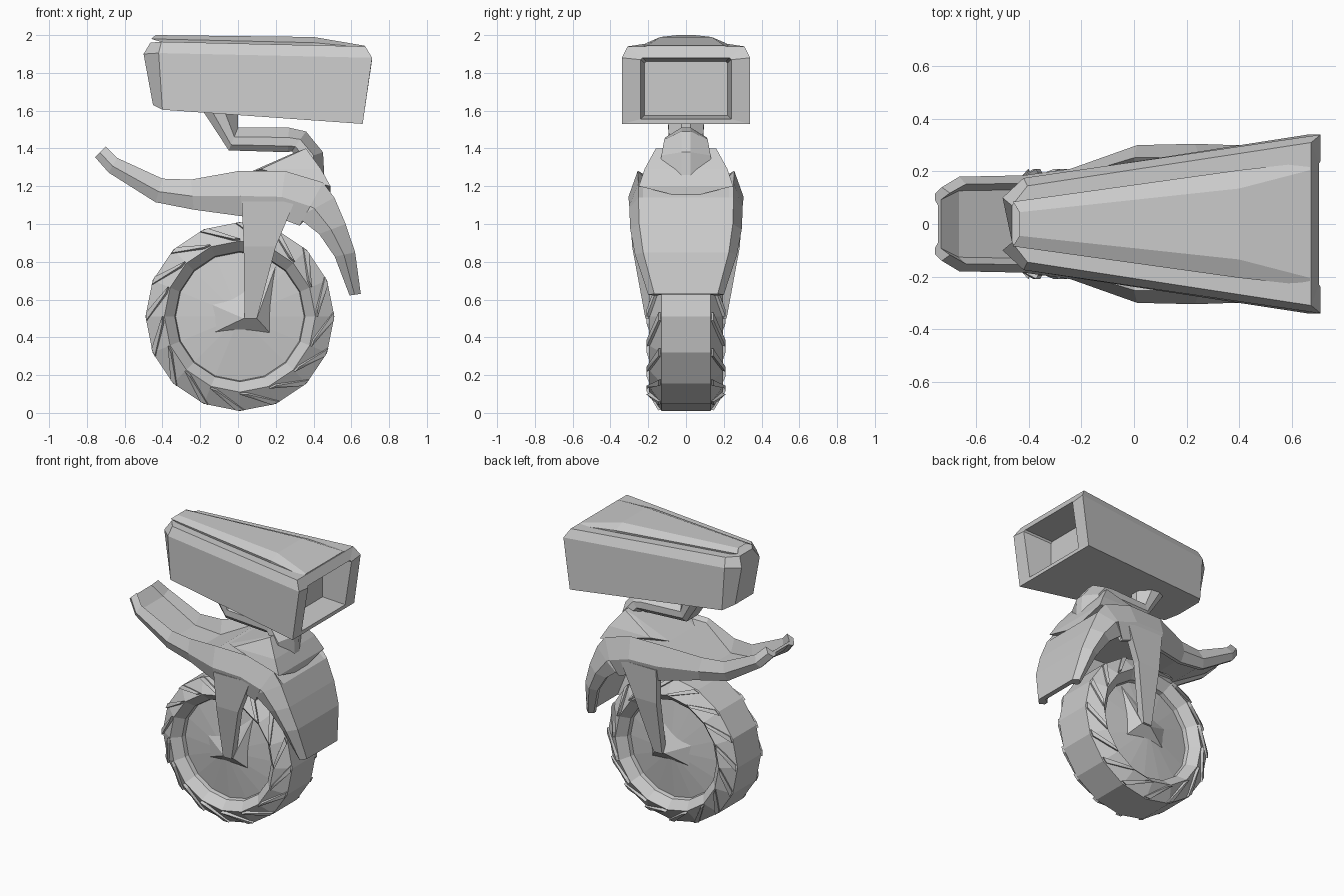
import bpy, bmesh, math
from mathutils import Vector

if "Cube" in bpy.data.objects:
    bpy.data.objects.remove(bpy.data.objects["Cube"])

grey = bpy.data.materials.new("plain grey")
grey.use_nodes = True
colour = (0.6, 0.6, 0.6, 1)
grey.diffuse_color = colour
grey.node_tree.nodes["Principled BSDF"].inputs["Base Color"].default_value = colour


def finish(name, bm, mirror=False):
    """Turn a mesh under construction into a named object."""
    bmesh.ops.recalc_face_normals(bm, faces=bm.faces)
    mesh = bpy.data.meshes.new(name)
    bm.to_mesh(mesh)
    bm.free()
    mesh.materials.append(grey)
    part = bpy.data.objects.new(name, mesh)
    bpy.context.collection.objects.link(part)
    if mirror:
        modifier = part.modifiers.new("mirror", "MIRROR")
        modifier.use_axis = (False, True, False)
        modifier.use_mirror_merge = False


def loft(name, rings, mirror=False, closed=False):
    """Skin a row of equal point rings; cap the ends unless closed."""
    bm = bmesh.new()
    rows = [[bm.verts.new(point) for point in ring] for ring in rings]
    following = rows[1:] + rows[:1] if closed else rows[1:]
    for row, after in zip(rows, following):
        for i in range(len(row)):
            bm.faces.new((row[i - 1], row[i], after[i], after[i - 1]))
    if not closed:
        bm.faces.new(rows[0])
        bm.faces.new(rows[-1])
    finish(name, bm, mirror)


def hull(name, points, mirror=False):
    """Wrap a convex skin around a few corner points."""
    bm = bmesh.new()
    for point in points:
        bm.verts.new(point)
    bmesh.ops.convex_hull(bm, input=bm.verts)
    finish(name, bm, mirror)


def both(half):
    """Complete a half section with its reflection across the middle."""
    return [Vector(p) for p in half] + [Vector((x, -y, z)) for x, y, z in reversed(half)]


def sweep(name, stations, section):
    """Loft a section hanging below a path of (x, z, depth, half width)."""
    rings = []
    for i, (x, z, depth, width) in enumerate(stations):
        before = stations[max(i - 1, 0)]
        after = stations[min(i + 1, len(stations) - 1)]
        along = Vector((after[0] - before[0], after[1] - before[1])).normalized()
        rings.append(both([(x + along.y * depth * drop, y, z - along.x * depth * drop)
                           for drop, y in section(x, width)]))
    loft(name, rings)


# Wheel: tyre with sloped shoulders and a shallow disc
SIDES = 16
STEP = 360 / SIDES


def polar(degrees, radius, y):
    angle = math.radians(degrees)
    return Vector((0.01 + radius * math.cos(angle), y, 0.51 + radius * math.sin(angle)))


half_tyre = [(0.13, 0.5), (0.195, 0.4), (0.14, 0.345), (0.11, 0.34)]
tyre = half_tyre + [(-y, radius) for y, radius in reversed(half_tyre)]
loft("tyre", [[polar(k * STEP, radius, y) for y, radius in tyre]
              for k in range(SIDES)], closed=True)
loft("wheel_disc", [[polar(k * STEP, radius, y) for k in range(SIDES)]
                    for y, radius in ((-0.15, 0.05), (-0.11, 0.345), (0.11, 0.345), (0.15, 0.05))])

# Slanted tread bars on both tyre shoulders
for k in range(SIDES):
    corners = []
    for lift in (-0.02, 0.016):
        for turn in (0, 5):
            angle = k * STEP + turn
            corners.append(polar(angle + 20, 0.49 + lift / 2, 0.13 + lift))
            corners.append(polar(angle, 0.405 + lift / 2, 0.193 + lift))
    hull("tread_bar", corners, mirror=True)

# Hub wedge and tapered fork blades
hull("hub_wedge", [(-0.18, 0.11, 0.4), (0.19, 0.11, 0.4), (0.03, 0.2, 0.5), (0.1, 0.2, 0.5),
                   (-0.2, 0.11, 0.6), (0.2, 0.11, 0.78)], mirror=True)
blade = []
for z, back, front, y in ((1.12, 0.02, 0.3, 0.3), (0.88, 0.03, 0.2, 0.285), (0.5, 0.035, 0.1, 0.215)):
    inside = y - 0.05
    blade.append([(back, y, z), (front, y, z), (front, inside, z), (back, inside, z)])
loft("fork_blade", blade, mirror=True)


# Fender: open channel at the rear, closed guard at the front
def fender_section(x, width):
    floor = 0.1 if x > -0.05 else 0.6
    if x > 0.5:
        floor = 0
    edge = width * 0.84
    return [(floor, edge - 0.025), (0, edge), (0.55, width), (1, width - 0.025),
            (1, width - 0.05), (0.5 + floor / 2, width - 0.07)]


sweep("fender", [
    (-0.7, 1.41, 0.08, 0.14),
    (-0.64, 1.35, 0.09, 0.18),
    (-0.4, 1.24, 0.13, 0.185),
    (-0.25, 1.235, 0.16, 0.21),
    (0, 1.28, 0.24, 0.3),
    (0.25, 1.28, 0.25, 0.305),
    (0.45, 1.22, 0.26, 0.3),
    (0.51, 1.14, 0.22, 0.3),
    (0.57, 1, 0.15, 0.295),
    (0.62, 0.85, 0.11, 0.27),
    (0.65, 0.63, 0.06, 0.2),
], fender_section)

# Shoulder block joining fender and neck
hull("shoulder", both([(0.03, 0.14, 1.26), (0.12, 0.22, 1.29), (0.28, 0.15, 1.37), (0.36, 0.16, 1.4),
                       (0.44, 0.22, 1.29), (0.49, 0.25, 1.2), (0.49, 0.01, 1.14)]))


# Bent neck with a ridged top
def neck_section(x, width):
    return [(0, 0.025), (0.4, width), (0.75, width), (1, width * 0.7)]


sweep("neck", [(0, 1.62, 0.2, 0.1), (0, 1.51, 0.13, 0.09), (0.27, 1.51, 0.13, 0.11),
               (0.36, 1.49, 0.13, 0.115), (0.45, 1.38, 0.13, 0.13), (0.46, 1.2, 0.15, 0.15)],
      neck_section)


def panel(x, width, low, high, lean, drop=0.06, inset=0.03):
    """Upright ring with a leaning lower edge and a chamfered top."""
    return both([(x - lean, width, low), (x, width, high - drop),
                 (x - lean * drop * 12, width - inset, high)])


# Head box with a chamfered back and a recessed front opening
loft("head", [
    panel(-0.5, 0.1, 1.63, 1.96, -0.05),
    panel(-0.42, 0.175, 1.605, 1.965, -0.02),
    panel(0.71, 0.34, 1.53, 1.94, 0.05),
    panel(0.71, 0.24, 1.555, 1.88, 0.05, drop=0.01, inset=0.01),
    panel(0.5, 0.22, 1.575, 1.86, 0, drop=0.01, inset=0.01)])

# Raised lid along the top of the head
loft("head_lid", [
    panel(-0.46, 0.085, 1.95, 2, -0.1, drop=0.02, inset=0.04),
    panel(0.4, 0.205, 1.93, 1.99, 0, drop=0.03, inset=0.07),
    panel(0.67, 0.235, 1.92, 1.944, 0, drop=0.01, inset=0.03)])
